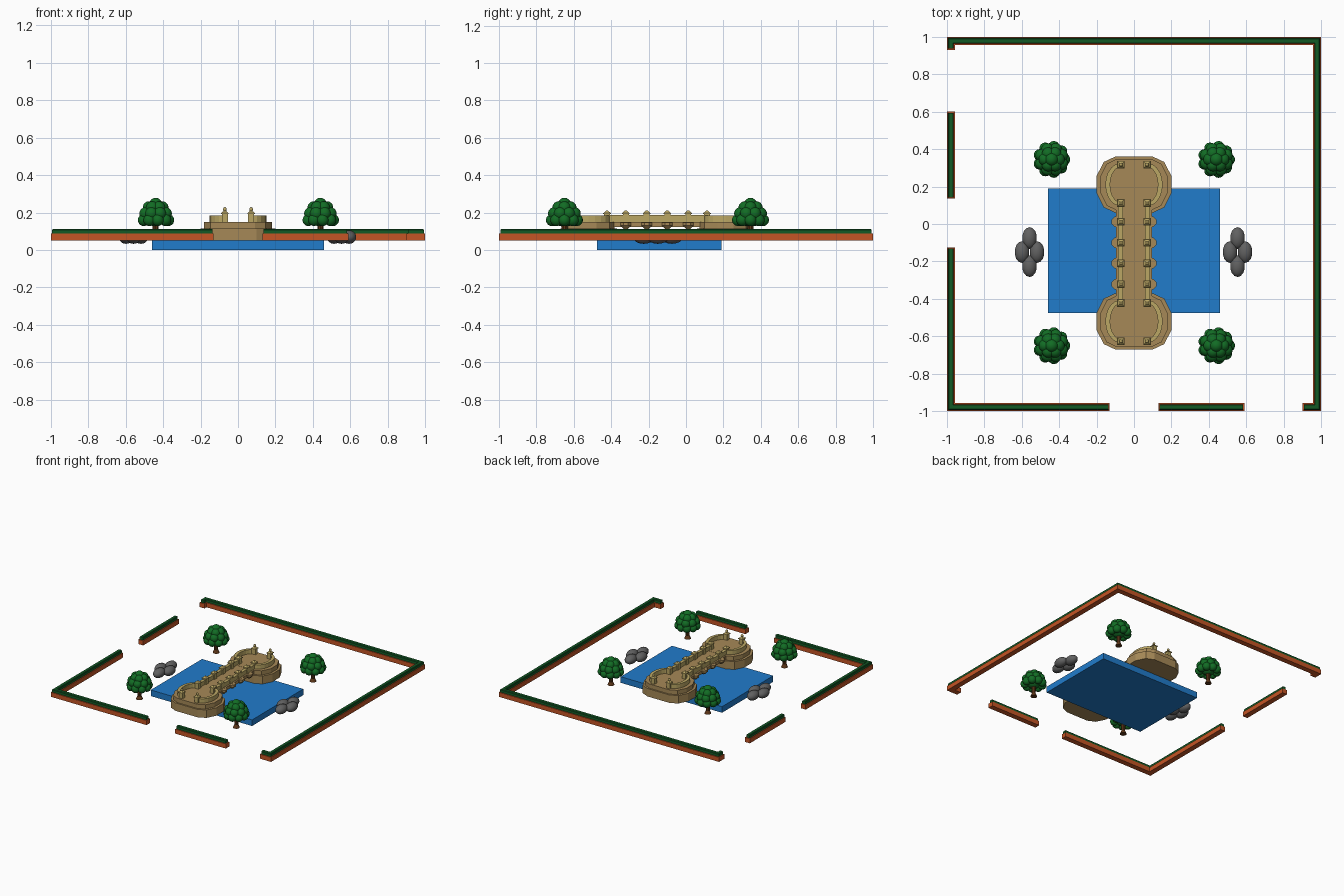
import bpy, bmesh
from math import cos, sin, pi
from mathutils import Vector, Matrix

if "Cube" in bpy.data.objects:
    bpy.data.objects.remove(bpy.data.objects["Cube"])


def material(name, rgb):
    m = bpy.data.materials.new(name)
    m.use_nodes = True
    m.diffuse_color = (*rgb, 1)
    m.node_tree.nodes["Principled BSDF"].inputs["Base Color"].default_value = (*rgb, 1)
    return m


WATER = material("water_blue", (0.015, 0.2, 0.6))
HEDGE = material("hedge_green", (0.006, 0.1, 0.018))
BRICK = material("brick_orange", (0.56, 0.09, 0.018))
LEAF = material("leaf_green", (0.006, 0.15, 0.018))
BARK = material("bark_brown", (0.12, 0.04, 0.01))
ROCK = material("rock_grey", (0.12, 0.12, 0.12))
STONE = material("stone_tan", (0.38, 0.25, 0.095))
PALE = material("stone_pale", (0.5, 0.39, 0.13))


def finish(bm, name, mat, smooth=False):
    bmesh.ops.recalc_face_normals(bm, faces=bm.faces)
    me = bpy.data.meshes.new(name)
    bm.to_mesh(me)
    bm.free()
    me.materials.append(mat)
    for p in me.polygons:
        p.use_smooth = smooth
    ob = bpy.data.objects.new(name, me)
    bpy.context.collection.objects.link(ob)
    return ob


def box(bm, x0, x1, y0, y1, z0, z1):
    mid = Vector((x0 + x1, y0 + y1, z0 + z1)) / 2
    size = Matrix.Diagonal((x1 - x0, y1 - y0, z1 - z0, 1))
    bmesh.ops.create_cube(bm, size=1, matrix=Matrix.Translation(mid) @ size)


def cone(bm, x, y, z0, z1, r0, r1, sides, turn=0):
    bmesh.ops.create_cone(bm, cap_ends=True, segments=sides, radius1=r0, radius2=r1, depth=z1 - z0,
                          matrix=Matrix.Translation((x, y, (z0 + z1) / 2)) @ Matrix.Rotation(turn, 4, "Z"))


def ball(bm, pos, radii):
    bmesh.ops.create_uvsphere(bm, u_segments=14, v_segments=9, radius=1,
                              matrix=Matrix.Translation(pos) @ Matrix.Diagonal((*radii, 1)))


def prism(bm, outline, z0, z1):
    low, high = ([bm.verts.new((x, y, z)) for x, y in outline] for z in (z0, z1))
    n = len(outline)
    bm.faces.new(low[::-1])
    bm.faces.new(high)
    for i in range(n):
        bm.faces.new((low[i], low[(i + 1) % n], high[(i + 1) % n], high[i]))


def sweep(name, path, profile, mat, inset=0):
    """Run a cross-section of (offset, height) along a square-cornered path."""
    pts = [Vector(p) for p in path]
    dirs = [(b - a).normalized() for a, b in zip(pts, pts[1:])]
    pts[0] += dirs[0] * inset
    pts[-1] -= dirs[-1] * inset
    side = [Vector((-d.y, d.x)) for d in dirs]
    bm = bmesh.new()
    rings = []
    for i, p in enumerate(pts):
        if i == 0 or i == len(pts) - 1:
            n = side[min(i, len(side) - 1)]
        else:
            n = side[i - 1] + side[i]
        rings.append([bm.verts.new((*(p + n * o), z)) for o, z in profile])
    k = len(profile)
    for a, b in zip(rings, rings[1:]):
        for j in range(k):
            bm.faces.new((a[j], a[(j + 1) % k], b[(j + 1) % k], b[j]))
    bm.faces.new(rings[0])
    bm.faces.new(rings[-1])
    finish(bm, name, mat)


# Pool
bm = bmesh.new()
box(bm, -0.46, 0.46, -0.475, 0.19, 0, 0.05)
finish(bm, "pool_water", WATER)

# Boundary: brick planters filled with hedge
E = 0.978
runs = {
    "long": [(-E, 0.93), (-E, E), (E, E), (E, -E), (0.9, -E)],
    "corner": [(-E, -0.125), (-E, -E), (-0.13, -E)],
    "front": [(0.13, -E), (0.59, -E)],
    "side": [(-E, 0.135), (-E, 0.6)],
}
brick_profile = [(-0.022, 0.05), (0.022, 0.05), (0.022, 0.087), (-0.022, 0.087)]
hedge_profile = [(-0.015, 0.085), (0.015, 0.085), (0.015, 0.107), (0.011, 0.112),
                 (-0.011, 0.112), (-0.015, 0.107)]
for key, path in runs.items():
    sweep(key + "_planter", path, brick_profile, BRICK)
    sweep(key + "_hedge", path, hedge_profile, HEDGE, 0.007)

# Trees: flared trunk and a crown of leaf balls
crown = [(9, 0.068, 0.16, 0.032), (8, 0.058, 0.195, 0.034), (6, 0.036, 0.226, 0.034),
         (1, 0, 0.243, 0.036), (1, 0, 0.185, 0.06)]
for x in (-0.44, 0.44):
    for y in (-0.65, 0.345):
        bm = bmesh.new()
        cone(bm, x, y, 0.05, 0.075, 0.026, 0.015, 10)
        cone(bm, x, y, 0.075, 0.15, 0.015, 0.018, 10)
        finish(bm, "tree_trunk", BARK)
        bm = bmesh.new()
        for level, (n, r, z, s) in enumerate(crown):
            for i in range(n):
                a = 2 * pi * (i + level / 2) / n
                ball(bm, (x + r * cos(a), y + r * sin(a), z), (s, s, s))
        finish(bm, "tree_crown", LEAF, True)

# Rock clusters
for x in (-0.558, 0.553):
    bm = bmesh.new()
    for dx, dy in ((0, 0.075), (0, -0.075), (0.04, 0), (-0.04, 0)):
        ball(bm, (x + dx, -0.15 + dy, 0.069), (0.04, 0.059, 0.036))
    finish(bm, "rocks", ROCK, True)


# Bridge end platforms, with a wide base, a stepped top and curved parapets
def arc(cy, flat, bulge, ry, sx, steps):
    """Half-round edge from back to front on side sx."""
    angles = [pi / 2 - pi * i / steps for i in range(steps + 1)]
    return [(sx * (flat + bulge * cos(a)), cy + ry * sin(a)) for a in angles]


MID = -0.155
for end in (-1, 1):
    cy = MID + end * 0.365
    for name, flat, bulge, ry, z0, z1 in (("platform_base", 0.1, 0.105, 0.15, 0.05, 0.115),
                                          ("platform_top", 0.09, 0.095, 0.138, 0.115, 0.15)):
        bm = bmesh.new()
        right = arc(cy, flat, bulge, ry, 1, 5)
        prism(bm, right + arc(cy, flat, bulge, ry, -1, 5)[::-1], z0, z1)
        finish(bm, name, STONE)
    bm = bmesh.new()
    for sx in (-1, 1):
        outer = arc(cy, 0.078, 0.075, 0.112, sx, 10)
        inner = arc(cy, 0.062, 0.066, 0.1, sx, 10)
        prism(bm, outer + inner[::-1], 0.15, 0.185)
    finish(bm, "curved_parapet", PALE)

# Bridge deck
bm = bmesh.new()
box(bm, -0.095, 0.095, MID - 0.27, MID + 0.27, 0.122, 0.149)
finish(bm, "bridge_deck", STONE)

# Straight railings: low wall and coping
bm = bmesh.new()
for s in (-1, 1):
    x = s * 0.073
    box(bm, x - 0.009, x + 0.009, MID - 0.262, MID + 0.262, 0.148, 0.178)
    box(bm, x - 0.013, x + 0.013, MID - 0.262, MID + 0.262, 0.176, 0.186)
finish(bm, "railings", PALE)

# Railing posts with pyramid caps; the outermost ones stand taller
bm = bmesh.new()
for s in (-1, 1):
    for dy in (0.055, 0.167, 0.267, 0.472):
        for t in (-1, 1):
            x, y, top = s * 0.07, MID + t * dy, 0.192
            box(bm, x - 0.016, x + 0.016, y - 0.016, y + 0.016, 0.148, top)
            cone(bm, x, y, top, top + 0.006, 0.029, 0.029, 4, pi / 4)
            cone(bm, x, y, top + 0.006, top + 0.018, 0.026, 0.008, 4, pi / 4)
            if dy > 0.4:
                ball(bm, (x, y, top + 0.025), (0.01, 0.01, 0.012))
finish(bm, "railing_posts", PALE)

# Tapered brackets under the deck edge below the posts
bm = bmesh.new()
for s in (-1, 1):
    for dy in (0.055, 0.167):
        for t in (-1, 1):
            cone(bm, s * 0.092, MID + t * dy, 0.112, 0.13, 0.012, 0.03, 8, pi / 8)
            cone(bm, s * 0.092, MID + t * dy, 0.13, 0.148, 0.03, 0.03, 8, pi / 8)
finish(bm, "deck_brackets", STONE)
